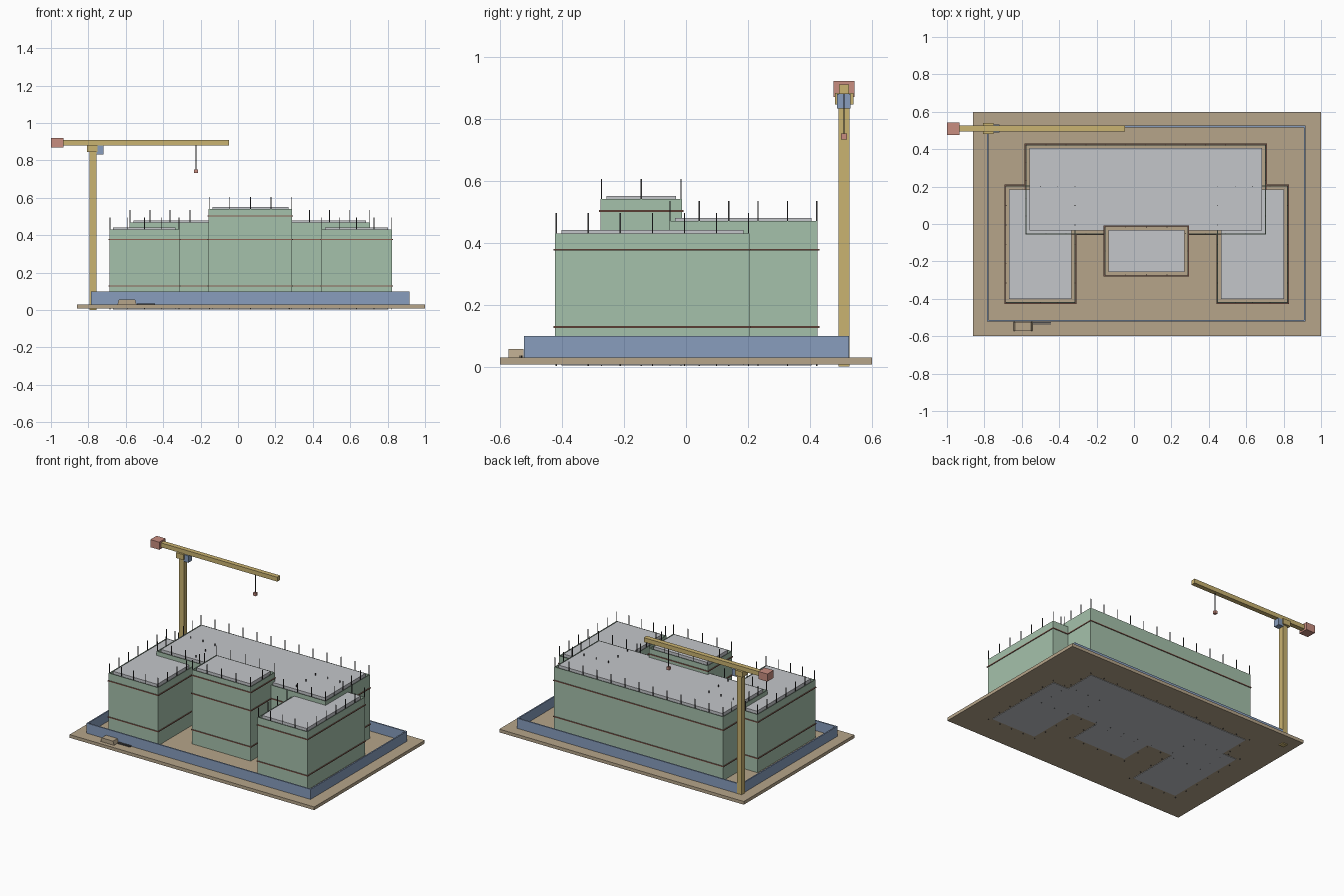
import bpy, bmesh

cube = bpy.data.objects.get("Cube")
if cube:
    bpy.data.objects.remove(cube, do_unlink=True)


def material(name, r, g, b):
    """Flat material from 8-bit display values."""
    lin = [((c / 255 + 0.055) / 1.055) ** 2.4 for c in (r, g, b)] + [1]
    m = bpy.data.materials.new(name)
    m.use_nodes = True
    m.diffuse_color = lin
    m.node_tree.nodes["Principled BSDF"].inputs["Base Color"].default_value = lin
    return m


EARTH = material("earth_tan", 182, 165, 138)
CONCRETE = material("concrete_grey", 196, 198, 202)
NET = material("netting_green", 165, 193, 171)
FENCE = material("hoarding_blue", 136, 158, 190)
YELLOW = material("crane_yellow", 202, 179, 113)
RED = material("weight_red", 200, 141, 128)
RUST = material("rail_rust", 140, 98, 84)
STEEL = material("dark_steel", 72, 72, 74)


def finish(name, bm, mat):
    bmesh.ops.recalc_face_normals(bm, faces=bm.faces)
    me = bpy.data.meshes.new(name)
    bm.to_mesh(me)
    bm.free()
    me.materials.append(mat)
    ob = bpy.data.objects.new(name, me)
    bpy.context.collection.objects.link(ob)
    return ob


def add_box(bm, x0, x1, y0, y1, z0, z1, taper=0.0):
    """Box with an optional inward slope of the top along x."""
    vs = bmesh.ops.create_cube(bm, size=1)["verts"]
    for v in vs:
        top = v.co.z > 0
        inset = taper if top else 0
        v.co.x = x1 - inset if v.co.x > 0 else x0 + inset
        v.co.y = y1 if v.co.y > 0 else y0
        v.co.z = z1 if top else z0


def box(name, mat, *dims, taper=0.0):
    bm = bmesh.new()
    add_box(bm, *dims, taper=taper)
    return finish(name, bm, mat)


def add_frame(bm, rect, width, z0, z1):
    """Hollow rectangular ring whose outer edge is rect."""
    x0, x1, y0, y1 = rect
    rings = []
    for d in (0, width):
        for z in (z0, z1):
            corners = ((x0 + d, y0 + d), (x1 - d, y0 + d), (x1 - d, y1 - d), (x0 + d, y1 - d))
            rings.append([bm.verts.new((x, y, z)) for x, y in corners])
    for a, b in ((0, 1), (1, 3), (3, 2), (2, 0)):
        for i in range(4):
            j = (i + 1) % 4
            bm.faces.new((rings[a][i], rings[a][j], rings[b][j], rings[b][i]))


def frame(name, mat, rect, width, levels):
    bm = bmesh.new()
    for z0, z1 in levels:
        add_frame(bm, rect, width, z0, z1)
    return finish(name, bm, mat)


def grow(rect, d):
    return rect[0] - d, rect[1] + d, rect[2] - d, rect[3] + d


def steps(a, b, pitch=0.105):
    n = max(1, round((b - a) / pitch))
    return [a + (b - a) * i / n for i in range(n + 1)]


def block(name, rect, roof, rails):
    """Concrete block wrapped in scaffold posts, decks, rails and netting."""
    box(name + "_concrete", CONCRETE, *rect, 0.004, roof)
    net = grow(rect, 0.02)
    frame(name + "_netting", NET, net, 0.004, [(0.03, roof - 0.01)])
    frame(name + "_rails", RUST, grow(net, 0.005), 0.006, [(z - 0.003, z + 0.003) for z in rails])
    decks = rails + [0.252]
    frame(name + "_decks", EARTH, grow(net, -0.003), 0.018, [(z - 0.003, z + 0.003) for z in decks])
    # posts stand in the gap between concrete and netting
    x0, x1, y0, y1 = grow(rect, 0.017)
    spots = {(x, y) for x in steps(x0, x1) for y in (y0, y1)}
    spots |= {(x, y) for y in steps(y0, y1) for x in (x0, x1)}
    bm = bmesh.new()
    r = 0.002
    for x, y in sorted(spots):
        add_box(bm, x - r, x + r, y - r, y + r, 0.002, roof + 0.055)
    finish(name + "_posts", bm, STEEL)


# Site ground and hoarding
box("ground_slab", EARTH, -0.86, 1.0, -0.6, 0.6, 0.007, 0.029)
frame("site_fence", FENCE, (-0.786, 0.918, -0.522, 0.526), 0.009, [(0.028, 0.098)])

# Building blocks
block("main_block", (-0.56, 0.685, -0.035, 0.405), 0.479, [0.128, 0.377])
block("right_wing", (-0.668, -0.333, -0.402, 0.185), 0.44, [0.128, 0.377])
block("left_wing", (0.465, 0.803, -0.402, 0.185), 0.44, [0.128, 0.377])
block("centre_block", (-0.137, 0.27, -0.256, -0.033), 0.55, [0.128, 0.377, 0.502])

# Tower crane
box("crane_mast", YELLOW, -0.793, -0.757, 0.492, 0.527, 0.0, 0.85)
box("crane_turntable", YELLOW, -0.808, -0.75, 0.48, 0.541, 0.845, 0.882)
box("crane_cab", FENCE, -0.757, -0.72, 0.488, 0.531, 0.832, 0.879)
box("crane_jib", YELLOW, -0.94, -0.047, 0.494, 0.526, 0.88, 0.91)
box("crane_counterweight", RED, -1.0, -0.932, 0.476, 0.544, 0.869, 0.921)
box("crane_cable", STEEL, -0.227, -0.223, 0.508, 0.512, 0.745, 0.882)
box("crane_hook_block", RED, -0.235, -0.215, 0.5, 0.52, 0.732, 0.752)

# Material pile and steel bundle by the fence
box("material_pile", EARTH, -0.645, -0.542, -0.572, -0.524, 0.028, 0.056, taper=0.008)
bm = bmesh.new()
for i in range(3):
    y = -0.538 + 0.005 * i
    add_box(bm, -0.54, -0.445, y, y + 0.004, 0.028, 0.036)
finish("steel_bundle", bm, STEEL)
